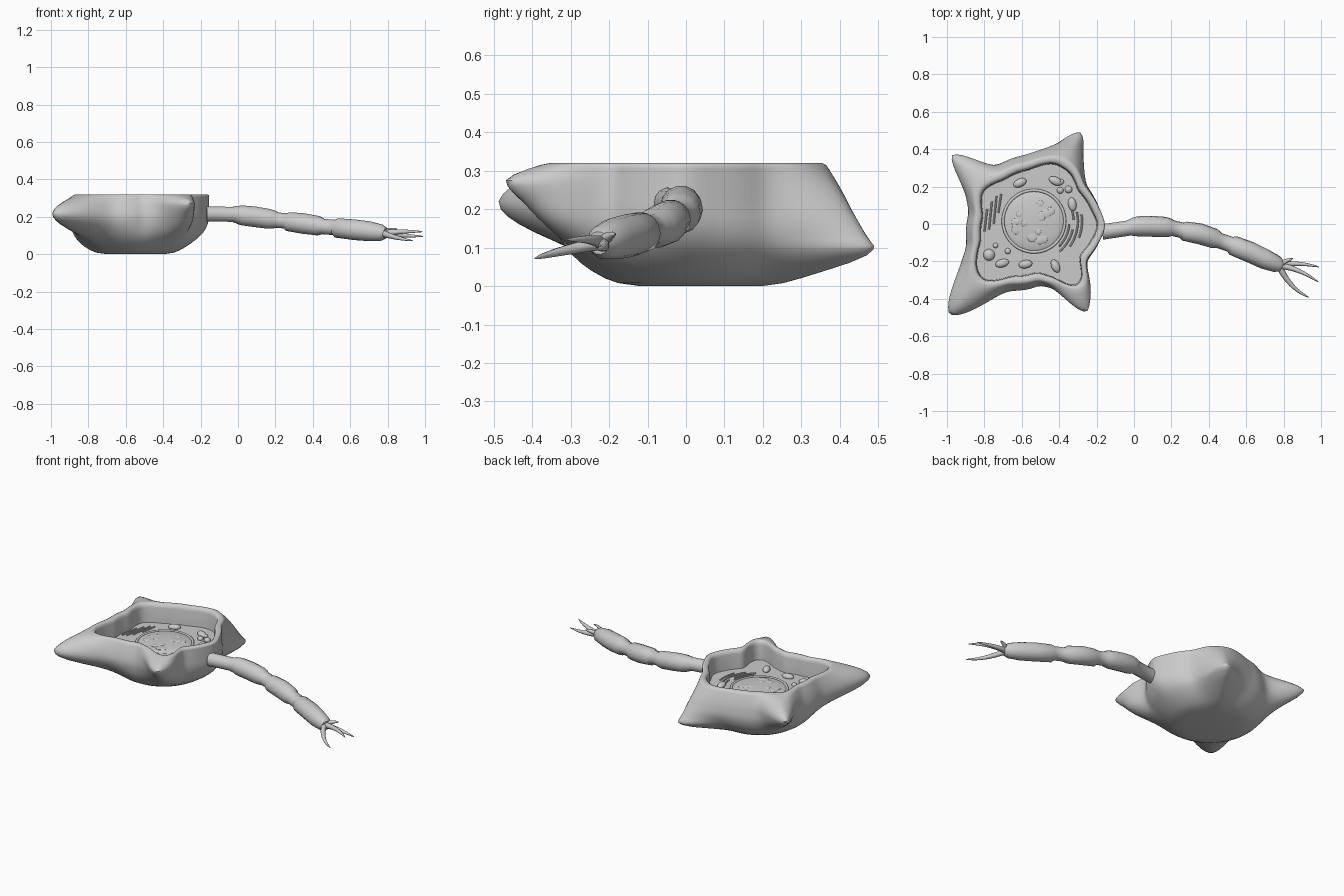
import bpy, bmesh, math, random
from math import radians, sin, cos, pi, exp

if "Cube" in bpy.data.objects:
    bpy.data.objects.remove(bpy.data.objects["Cube"])

random.seed(4)
CX, N, TOP, FLOOR = -0.55, 180, 0.32, 0.2

# rim outline as (angle in degrees, radius) around the cell centre
RIM = [(-161, .323), (-139, .425), (-130, .438), (-111, .337), (-82, .298), (-65, .353),
       (-57, .445), (-49, .455), (-35, .346), (-15, .375), (-1, .40), (11, .375), (36, .348),
       (52, .385), (69, .389), (92, .33), (122, .317), (146, .356), (170, .30), (199, .323)]
# spikes: angle, reach, height, angular width, downward spread, upward falloff
SPIKES = [(139, .56, .24, .17, .09, 1.5), (61, .543, .105, .21, .07, 1),
          (228, .65, .22, .18, .09, 1.5), (302.5, .555, .275, .14, .07, 1.5)]


def rim_table():
    vals = []
    for i in range(N):
        a = -161 + 360 * i / N
        for (a0, r0), (a1, r1) in zip(RIM, RIM[1:]):
            if a0 <= a <= a1:
                vals.append(r0 + (r1 - r0) * (a - a0) / (a1 - a0))
                break
    for _ in range(5):
        vals = [(vals[i - 1] + vals[i] + vals[(i + 1) % N]) / 3 for i in range(N)]
    return vals


def smooth(t):
    t = max(0, min(1, t))
    return t * t * (3 - 2 * t)


def radius(a, rim, z):
    bowl = .15 + .2 * math.sqrt(1 - (1 - min(z / .2, 1)) ** 2)
    bulge = 1
    if z > .05:
        bulge += .12 * min(1, 1 - cos(a)) * sin(pi * (z - .05) / (TOP - .05))
    base = bowl + (rim * bulge - bowl) * smooth((z - .03) / .17)
    r = base
    for ang, reach, zc, w, down, up in SPIKES:
        d = (a - radians(ang) + pi) % (2 * pi) - pi
        g = exp(-(abs(d) / w) ** 1.6)
        if z > zc:
            g *= max(0, 1 - ((z - zc) / (TOP - zc)) ** up)
        else:
            g *= exp(-((zc - z) / down) ** 2)
        r += max(0, reach - base) * g
    return r


def finish(obj, angle=40):
    bpy.ops.object.select_all(action='DESELECT')
    obj.select_set(True)
    bpy.context.view_layer.objects.active = obj
    if obj.type == 'CURVE':
        bpy.ops.object.convert(target='MESH')
    bpy.ops.object.shade_smooth_by_angle(angle=radians(angle))
    return obj


def bm_object(name, bm, angle=40):
    bmesh.ops.recalc_face_normals(bm, faces=bm.faces)
    me = bpy.data.meshes.new(name)
    bm.to_mesh(me)
    bm.free()
    obj = bpy.data.objects.new(name, me)
    bpy.context.collection.objects.link(obj)
    return finish(obj, angle)


def tube(name, paths, sides_res=2):
    """Each path is a list of (x, y, z, radius)."""
    cu = bpy.data.curves.new(name, 'CURVE')
    cu.dimensions = '3D'
    cu.bevel_depth = 1
    cu.bevel_resolution = sides_res
    cu.use_fill_caps = True
    for path in paths:
        sp = cu.splines.new('POLY')
        sp.points.add(len(path) - 1)
        for p, (x, y, z, r) in zip(sp.points, path):
            p.co = (x, y, z, 1)
            p.radius = r
    obj = bpy.data.objects.new(name, cu)
    bpy.context.collection.objects.link(obj)
    return finish(obj)


def blob(name, x, y, z, sx, sy, sz, rot=0):
    bpy.ops.mesh.primitive_uv_sphere_add(segments=24, ring_count=12, location=(x, y, z),
                                         rotation=(0, 0, radians(rot)))
    obj = bpy.context.object
    obj.name = name
    obj.scale = (sx, sy, sz)
    return finish(obj)


# cell body: stacked rings outside, rounded thin rim, inner wall and floor
rim = rim_table()
angles = [radians(-161) + 2 * pi * i / N for i in range(N)]
levels = [(z, 0) for z in (0, .008, .02, .04, .06, .08, .095, .105, .12, .14, .16, .18, .2, .22,
                           .24, .26, .275, .29, .305, .315)]
levels += [(TOP, .008), (TOP, .025), (.312, .036), (.295, .04), (FLOOR, .044)]
bm = bmesh.new()
rings = []
for z, off in levels:
    ring = []
    for a, r0 in zip(angles, rim):
        r = r0 - off if off else radius(a, r0, z)
        ring.append(bm.verts.new((CX + r * cos(a), r * sin(a) + .03 * max(0, 1 - z / .2), z)))
    rings.append(ring)
for lo, hi in zip(rings, rings[1:]):
    for i in range(N):
        j = (i + 1) % N
        bm.faces.new((lo[i], lo[j], hi[j], hi[i]))
bm.faces.new(rings[0])
mid = bm.verts.new((CX, 0, FLOOR))
for i in range(N):
    bm.faces.new((rings[-1][i], rings[-1][(i + 1) % N], mid))
bm_object("cell_body", bm, 60)

# nucleus with edge ring and faint surface bumps
NX, NY = -.535, .015
blob("nucleus", NX, NY, FLOOR, .163, .163, .022)
bpy.ops.mesh.primitive_torus_add(location=(NX, NY, FLOOR + .003), major_radius=.165,
                                 minor_radius=.008, major_segments=64, minor_segments=10)
bpy.context.object.name = "nucleus_ring"
finish(bpy.context.object)
for k in range(16):
    d, a = .11 * math.sqrt(random.random()), random.random() * 2 * pi
    s = random.uniform(.015, .026)
    top = FLOOR + .022 * math.sqrt(1 - (d / .163) ** 2)
    blob("nucleus_bump", NX + d * cos(a), NY + d * sin(a), top - .002, s, s, .005)

# bean-shaped organelles and round vesicles
for x, y, rot in [(-.61, .22, 25), (-.42, .23, -25), (-.33, .105, 100), (-.705, -.21, 15),
                  (-.58, -.215, 10), (-.42, -.225, -65)]:
    blob("mitochondrion", x, y, FLOOR + .006, .037, .022, .018, rot)
for x, y, r in [(-.775, -.165, .031), (-.675, -.145, .016), (-.74, -.115, .014),
                (-.395, .18, .018), (-.35, .185, .02), (-.39, .225, .015)]:
    blob("vesicle", x, y, FLOOR + .004, r, r, r * .8)

# folded membranes: arcs right of the nucleus, strips on the left
folds = []
for r, a0, a1 in [(.19, -45, -5), (.212, -50, -12), (.212, 2, 28), (.235, -35, 12), (.257, -20, 8)]:
    folds.append([(NX + r * cos(radians(a0 + (a1 - a0) * t / 8)),
                   NY + r * sin(radians(a0 + (a1 - a0) * t / 8)), FLOOR + .004, .005)
                  for t in range(9)])
for x, y0, y1 in [(-.80, -.04, .08), (-.775, -.03, .12), (-.75, 0, .15), (-.725, .06, .16)]:
    folds.append([(x + .015 * t, y0 + (y1 - y0) * t, FLOOR + .004, .005) for t in (0, .5, 1)])
tube("membrane_folds", folds, 1)

# axon: thin core with three thicker sheath segments
tube("axon", [[(-.17, -.042, .215, .042), (-.13, -.037, .215, .041), (-.03, -.022, .213, .041),
               (-.005, -.016, .212, .048), (.02, -.013, .208, .054), (.09, -.012, .2, .056),
               (.165, -.016, .189, .054), (.19, -.02, .186, .05), (.21, -.023, .182, .042),
               (.255, -.033, .178, .042), (.27, -.038, .174, .052), (.35, -.052, .164, .056),
               (.43, -.078, .152, .053), (.455, -.088, .148, .042), (.515, -.108, .143, .042),
               (.53, -.115, .14, .053), (.62, -.15, .131, .056), (.7, -.188, .123, .054),
               (.765, -.215, .115, .045), (.79, -.227, .112, .03)]], 5)

# terminal branches: tapering curved claws
claws = []
for (mx, my, mz), (tx, ty, tz) in [((.83, -.345, .088), (.935, -.392, .072)),
                                   ((.88, -.235, .125), (.985, -.31, .12)),
                                   ((.87, -.20, .10), (.99, -.23, .095)),
                                   ((.81, -.195, .135), (.85, -.185, .135))]:
    s = (.775, -.222, .112)
    path = []
    for k in range(11):
        t = k / 10
        p = [(1 - t) ** 2 * a + 2 * t * (1 - t) * b + t * t * c
             for a, b, c in zip(s, (mx, my, mz), (tx, ty, tz))]
        path.append((*p, .016 * (1 - t) ** .7 + .002))
    claws.append(path)
tube("axon_terminals", claws, 3)
